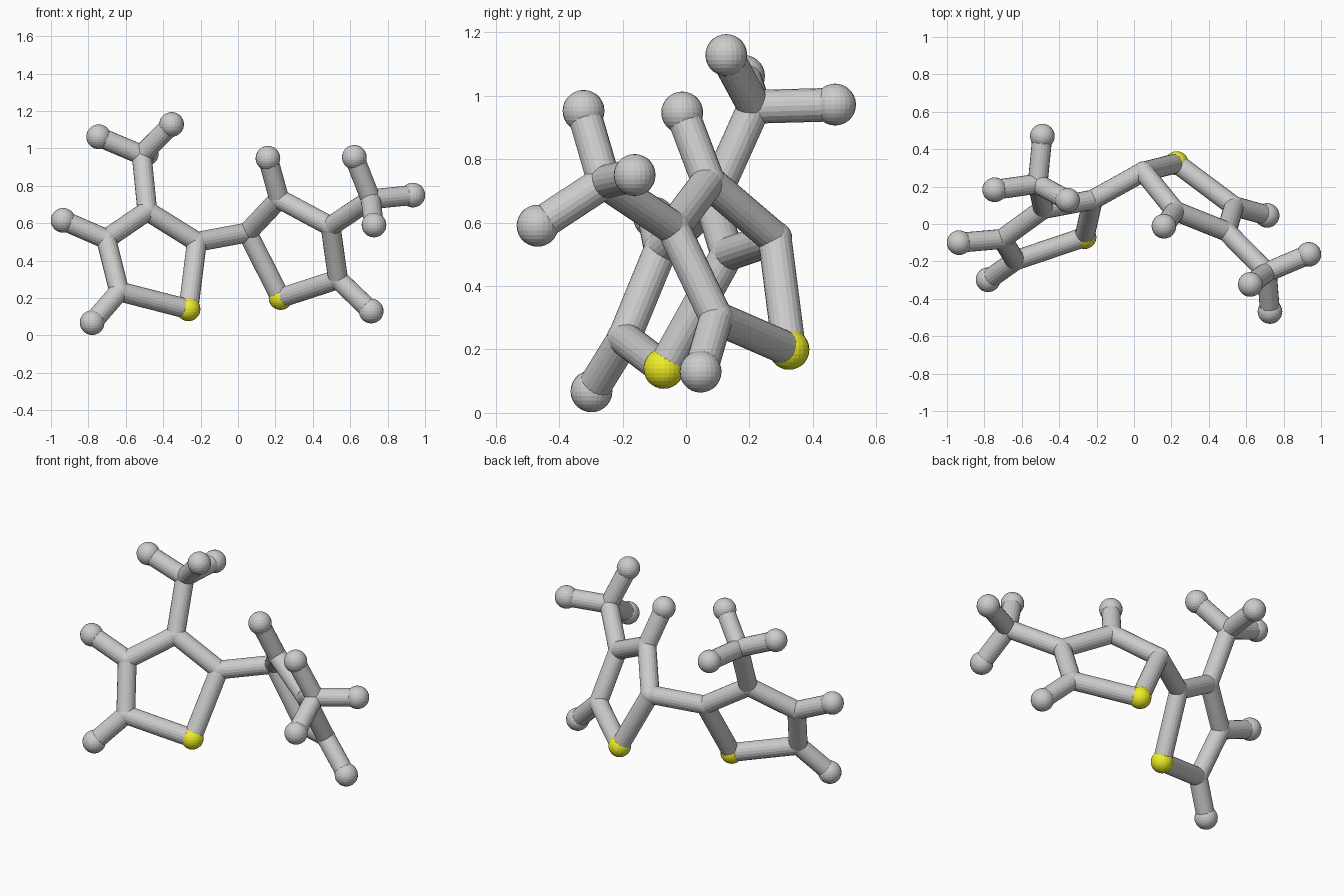
import bpy
from mathutils import Vector

if "Cube" in bpy.data.objects:
    bpy.data.objects.remove(bpy.data.objects["Cube"])

BOND_R, CARBON_R, HYDROGEN_R, SULFUR_R = 0.053, 0.055, 0.066, 0.064

yellow = bpy.data.materials.new("sulfur_yellow")
yellow.diffuse_color = (0.85, 0.85, 0.02, 1)
yellow.use_nodes = True
yellow.node_tree.nodes["Principled BSDF"].inputs["Base Color"].default_value = yellow.diffuse_color


def ball(name, pos, radius, mat=None):
    bpy.ops.mesh.primitive_uv_sphere_add(segments=24, ring_count=14, radius=radius, location=pos)
    ob = bpy.context.object
    ob.name = name
    if mat:
        ob.data.materials.append(mat)


def bond(name, a, b):
    a, b = Vector(a), Vector(b)
    d = b - a
    bpy.ops.mesh.primitive_cylinder_add(vertices=20, radius=BOND_R, depth=d.length,
                                        location=(a + b) / 2)
    ob = bpy.context.object
    ob.name = name
    ob.rotation_euler = d.to_track_quat('Z', 'Y').to_euler()


def half(side, ring, single_h, methyl_at, methyl, methyl_h):
    """Five-sided ring (sulfur first), its hydrogens and one methyl branch."""
    ball(side + "_sulfur", ring[0], SULFUR_R, yellow)
    for i, p in enumerate(ring):
        if i:
            ball(f"{side}_ring_carbon_{i}", p, CARBON_R)
        bond(f"{side}_ring_bond_{i}", p, ring[(i + 1) % 5])
    # ring hydrogens
    for i, p in single_h.items():
        ball(f"{side}_ring_hydrogen_{i}", p, HYDROGEN_R)
        bond(f"{side}_ring_hydrogen_bond_{i}", ring[i], p)
    # methyl branch
    ball(side + "_methyl_carbon", methyl, CARBON_R)
    bond(side + "_methyl_bond", ring[methyl_at], methyl)
    for i, p in enumerate(methyl_h):
        ball(f"{side}_methyl_hydrogen_{i}", p, HYDROGEN_R)
        bond(f"{side}_methyl_hydrogen_bond_{i}", methyl, p)


left = [(-0.265, -0.07, 0.14), (-0.22, 0.13, 0.5), (-0.485, 0.08, 0.665),
        (-0.705, -0.08, 0.515), (-0.635, -0.195, 0.235)]
right = [(0.228, 0.325, 0.2), (0.05, 0.28, 0.55), (0.22, 0.07, 0.73),
         (0.495, -0.04, 0.583), (0.535, 0.095, 0.3)]

half("left", left, {3: (-0.935, -0.1, 0.615), 4: (-0.78, -0.298, 0.068)},
     2, (-0.515, 0.215, 0.965),
     [(-0.745, 0.183, 1.062), (-0.355, 0.127, 1.128), (-0.49, 0.47, 0.972)])
half("right", right, {2: (0.16, -0.012, 0.947), 4: (0.712, 0.046, 0.13)},
     3, (0.71, -0.258, 0.728),
     [(0.622, -0.323, 0.952), (0.935, -0.162, 0.75), (0.727, -0.468, 0.59)])

# bond joining the two rings
bond("linking_bond", left[1], right[1])
